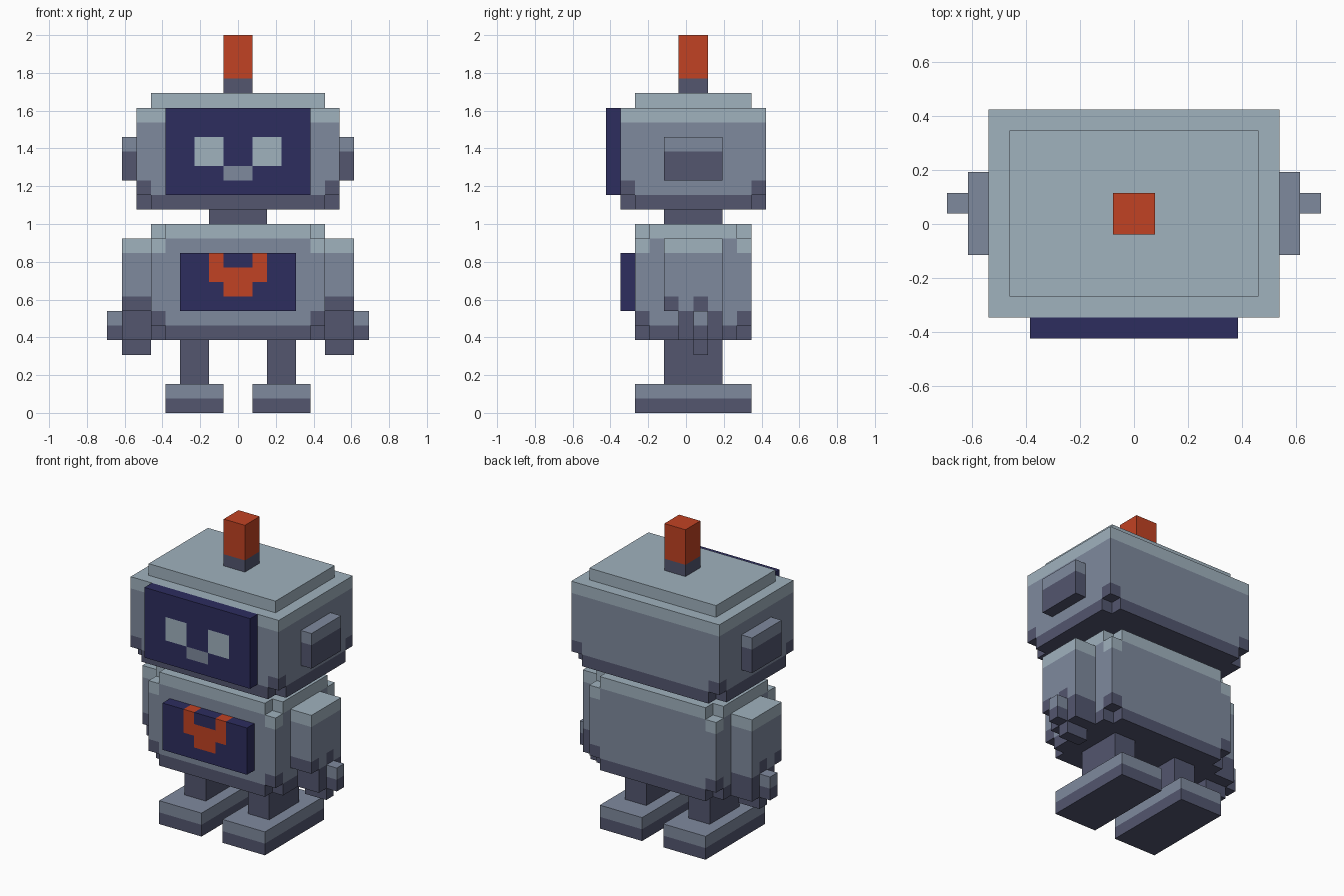
import bpy
import bmesh
from itertools import product

cube = bpy.data.objects.get("Cube")
if cube:
    bpy.data.objects.remove(cube, do_unlink=True)

U = 1 / 13      # size of one block
Y_SHIFT = 5.5   # blocks from the front of the grid to the centre

# Materials
def linear(hex_code):
    values = [int(hex_code[i:i + 2], 16) / 255 for i in (0, 2, 4)]
    return [v / 12.92 if v <= 0.04045 else ((v + 0.055) / 1.055) ** 2.4 for v in values] + [1]

COLOURS = {"light_steel": "A0B2BE", "mid_steel": "7F8A9E", "dark_steel": "53566F",
           "navy_screen": "2D2D5F", "orange_red": "C14223"}
LIGHT, MID, DARK, NAVY, ORANGE = range(len(COLOURS))
materials = []
for label, code in COLOURS.items():
    mat = bpy.data.materials.new(label)
    mat.use_nodes = True
    mat.diffuse_color = linear(code)
    bsdf = mat.node_tree.nodes["Principled BSDF"]
    bsdf.inputs["Base Color"].default_value = linear(code)
    bsdf.inputs["Roughness"].default_value = 0.8
    materials.append(mat)

# Helpers
def box(x, y, z, colour):
    """Blocks of one colour; x, y and z are (start, end) in blocks."""
    return {c: colour for c in product(range(*x), range(*y), range(*z))}

def mirrored(cells):
    return {(-1 - x, y, z): c for (x, y, z), c in cells.items()}

def both(cells):
    return cells | mirrored(cells)

def clip_corners(cells, x, y, z, colour):
    """Remove the corner blocks of a box at one layer and tint the blocks next to them."""
    next_z, corner_z = z
    for i, j in product((x[0], x[1] - 1), (y[0], y[1] - 1)):
        cells.pop((i, j, corner_z))
        cells[i, j, next_z] = colour

def build(name, cells):
    """Make a mesh from the outer faces of the blocks, joining flat areas of one colour."""
    bm = bmesh.new()
    verts = {}
    def vert(p):
        if p not in verts:
            verts[p] = bm.verts.new((p[0] * U, (p[1] - Y_SHIFT) * U, p[2] * U))
        return verts[p]
    for cell, colour in cells.items():
        for axis, side in product(range(3), (0, 1)):
            neighbour = list(cell)
            neighbour[axis] += 2 * side - 1
            if tuple(neighbour) in cells:
                continue
            ring = [(0, 0), (1, 0), (1, 1), (0, 1)]
            corners = []
            for a, b in ring if side else ring[::-1]:
                p = list(cell)
                p[axis] += side
                p[(axis + 1) % 3] += a
                p[(axis + 2) % 3] += b
                corners.append(vert(tuple(p)))
            bm.faces.new(corners).material_index = colour
    bmesh.ops.dissolve_limit(bm, angle_limit=0.01, verts=bm.verts[:],
                             edges=bm.edges[:], delimit={'MATERIAL'})
    mesh = bpy.data.meshes.new(name)
    bm.to_mesh(mesh)
    bm.free()
    for mat in materials:
        mesh.materials.append(mat)
    obj = bpy.data.objects.new(name, mesh)
    bpy.context.scene.collection.objects.link(obj)

def build_pair(name, cells):
    build("left_" + name, cells)
    build("right_" + name, mirrored(cells))

# Feet and legs
build_pair("foot", box((1, 5), (2, 10), (0, 1), DARK) | box((1, 5), (2, 10), (1, 2), MID))
build_pair("leg", box((2, 4), (4, 8), (2, 5), DARK))

# Torso with clipped corners
tx, ty = (-6, 6), (2, 10)
torso = (box(tx, ty, (5, 6), DARK) | box(tx, ty, (6, 12), MID)
         | box(tx, ty, (12, 13), LIGHT))
clip_corners(torso, tx, ty, (6, 5), DARK)
clip_corners(torso, tx, ty, (11, 12), LIGHT)
build("torso", torso)

# Chest panel with its emblem
build("chest_panel", box((-4, 4), (1, 2), (7, 11), NAVY)
      | both(box((1, 2), (1, 2), (10, 11), ORANGE))
      | box((-2, 2), (1, 2), (9, 10), ORANGE)
      | box((-1, 1), (1, 2), (8, 9), ORANGE))

# Arms and hands
build_pair("arm", box((6, 8), (4, 8), (7, 11), MID) | box((6, 8), (4, 8), (11, 12), LIGHT)
           | box((6, 8), (4, 5), (7, 8), DARK) | box((7, 8), (6, 7), (7, 8), DARK))
build_pair("hand", box((6, 8), (5, 8), (5, 7), DARK) | box((6, 8), (6, 7), (4, 5), DARK))
build_pair("thumb", box((8, 9), (6, 7), (5, 6), DARK) | box((8, 9), (6, 7), (6, 7), MID))

# Neck
build("neck", box((-2, 2), (4, 8), (13, 14), DARK))

# Head with clipped lower corners and a stepped cap
hx, hy = (-7, 7), (1, 11)
head = (box(hx, hy, (14, 15), DARK) | box(hx, hy, (15, 20), MID)
        | box(hx, hy, (20, 21), LIGHT) | box((-6, 6), (2, 10), (21, 22), LIGHT))
clip_corners(head, hx, hy, (15, 14), DARK)
build("head", head)

# Face screen with eyes and mouth
build("face_screen", box((-5, 5), (0, 1), (15, 21), NAVY)
      | both(box((1, 3), (0, 1), (17, 19), LIGHT))
      | box((-1, 1), (0, 1), (16, 17), MID))

# Ears
build_pair("ear", box((7, 8), (4, 8), (16, 18), DARK) | box((7, 8), (4, 8), (18, 19), MID))

# Antenna
build("antenna", box((-1, 1), (5, 7), (22, 23), DARK) | box((-1, 1), (5, 7), (23, 26), ORANGE))
